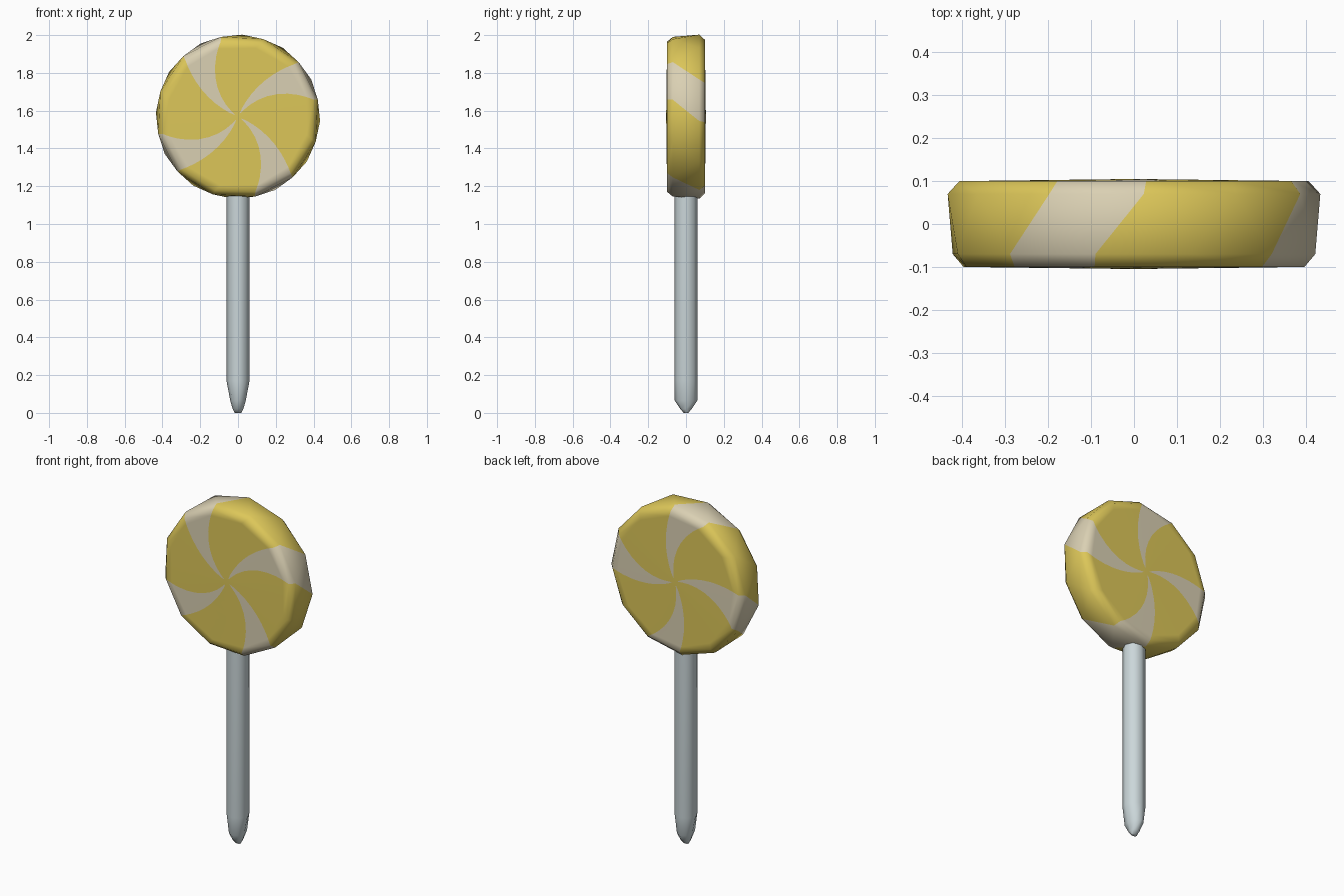
import bpy, bmesh, math

if "Cube" in bpy.data.objects:
    bpy.data.objects.remove(bpy.data.objects["Cube"])


def material(name, col):
    m = bpy.data.materials.new(name)
    m.diffuse_color = (*col, 1)
    m.use_nodes = True
    m.node_tree.nodes["Principled BSDF"].inputs["Base Color"].default_value = m.diffuse_color
    return m


yellow = material("candy yellow", (0.72, 0.57, 0.10))
cream = material("candy cream", (0.70, 0.63, 0.45))
grey = material("stick pale grey", (0.60, 0.68, 0.70))


def loft(name, rings, mats, colour_rule):
    """Skin a list of equal-length point rings and cap both ends."""
    bm = bmesh.new()
    loops = [[bm.verts.new(p) for p in ring] for ring in rings]
    n = len(loops[0])
    for a, b in zip(loops, loops[1:]):
        for k in range(n):
            f = bm.faces.new((a[k], a[(k + 1) % n], b[(k + 1) % n], b[k]))
            f.material_index = colour_rule(k)
    bm.faces.new(loops[0])
    bm.faces.new(loops[-1])
    bmesh.ops.recalc_face_normals(bm, faces=bm.faces)
    me = bpy.data.meshes.new(name)
    bm.to_mesh(me)
    bm.free()
    for m in mats:
        me.materials.append(m)
    ob = bpy.data.objects.new(name, me)
    bpy.context.collection.objects.link(ob)
    bpy.ops.object.select_all(action='DESELECT')
    ob.select_set(True)
    bpy.context.view_layer.objects.active = ob
    bpy.ops.object.shade_smooth_by_angle(angle=math.radians(60))
    return ob


# Candy disc: 12 wedges twisted from the front centre, over the rim, to the back centre
SEG, CZ, RF = 12, 1.568, 0.408


def candy_ring(y, r, phase, squeeze=0.0):
    pts = []
    for k in range(SEG):
        # the stripe wedge (k = 0 mod 3) narrows towards the centre
        shift = (squeeze, -squeeze, 0)[k % 3]
        a = math.radians(phase + 30 * k + shift)
        pts.append((r * math.cos(a), y, CZ + r * math.sin(a)))
    return pts


radii = [0.022, 0.05, 0.09, 0.14, 0.19, 0.24, 0.29, 0.34, 0.375]
face = []
for r in radii:
    t = 1 - r / RF
    face.append((0.1 + 0.005 * t, r, 33 * t, 8 * t + (4 if r < 0.03 else 0)))

rings = [candy_ring(-y, r, 13 + tw, sq) for y, r, tw, sq in face]
rings += [candy_ring(-0.1, RF, 13), candy_ring(-0.07, 0.432, 12),
          candy_ring(0.07, 0.435, -3), candy_ring(0.1, RF, -4)]
rings += [candy_ring(y, r, -4 - tw, sq) for y, r, tw, sq in reversed(face)]
loft("candy_disc", rings, [yellow, cream], lambda k: 1 if k % 3 == 0 else 0)

# Stick: eight sides with a chiselled tip (z, half width x, half width y)
profile = [(0.005, 0.018, 0.012), (0.02, 0.028, 0.03), (0.065, 0.041, 0.06),
           (0.17, 0.061, 0.061), (1.22, 0.061, 0.061)]
stick = [[(rx * math.cos(math.pi * k / 4), ry * math.sin(math.pi * k / 4), z)
          for k in range(8)] for z, rx, ry in profile]
stick[0] = [(x, y, 0.0) for x, y, z in stick[0]]
loft("stick", stick, [grey], lambda k: 0)
